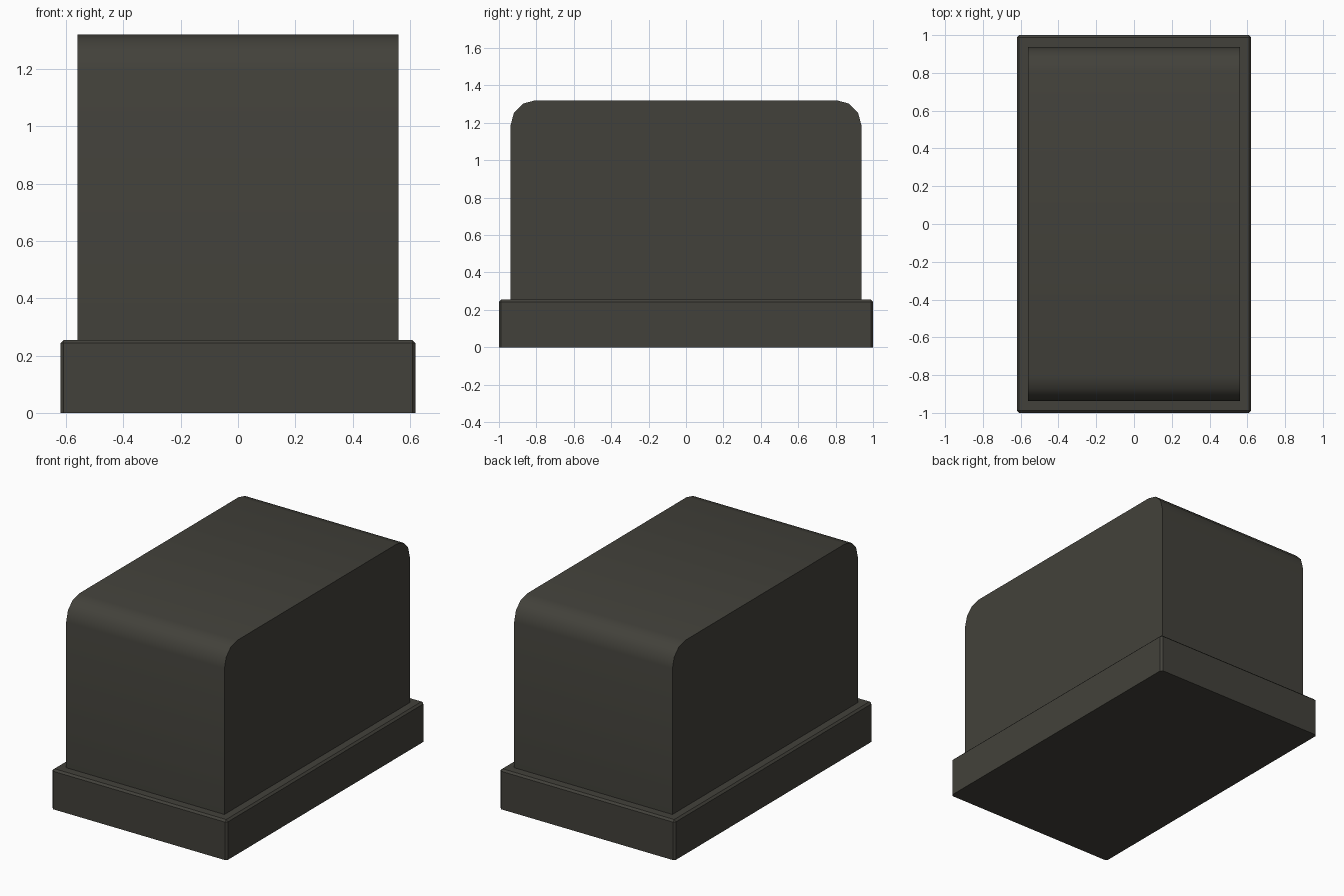
import bpy, bmesh, math

if "Cube" in bpy.data.objects:
    bpy.data.objects.remove(bpy.data.objects["Cube"])

# one dark olive-grey colour
mat = bpy.data.materials.new("dark_olive_grey")
mat.diffuse_color = (0.055, 0.053, 0.043, 1)
mat.use_nodes = True
mat.node_tree.nodes["Principled BSDF"].inputs["Base Color"].default_value = mat.diffuse_color


def finish(name, bm):
    bmesh.ops.recalc_face_normals(bm, faces=bm.faces)
    mesh = bpy.data.meshes.new(name)
    bm.to_mesh(mesh)
    bm.free()
    mesh.materials.append(mat)
    obj = bpy.data.objects.new(name, mesh)
    bpy.context.collection.objects.link(obj)
    return obj


# base plinth: box with narrow chamfers on all edges except the bottom ones
W, D, H = 1.24, 2.0, 0.255
bm = bmesh.new()
bmesh.ops.create_cube(bm, size=1)
for v in bm.verts:
    v.co = (v.co.x * W, v.co.y * D, (v.co.z + 0.5) * H)
edges = [e for e in bm.edges if max(v.co.z for v in e.verts) > 0.01]
bmesh.ops.bevel(bm, geom=edges, offset=0.012, segments=1, affect='EDGES')
finish("base_plinth", bm)

# body: side profile with rounded top corners, extruded across x
HX, HY, Z0, Z1, R = 0.56, 0.937, 0.25, 1.32, 0.13
profile = [(HY, Z0)]
for cy, start in ((HY - R, 0), (R - HY, 90)):
    for i in range(4):
        a = math.radians(start + 30 * i)
        profile.append((cy + R * math.cos(a), Z1 - R + R * math.sin(a)))
profile.append((-HY, Z0))
bm = bmesh.new()
face = bm.faces.new([bm.verts.new((-HX, y, z)) for y, z in profile])
ext = bmesh.ops.extrude_face_region(bm, geom=[face], use_keep_orig=True)
for v in ext["geom"]:
    if isinstance(v, bmesh.types.BMVert):
        v.co.x = HX
body = finish("rounded_body", bm)

# smooth rounded corners, sharp side edges
bpy.ops.object.select_all(action='DESELECT')
body.select_set(True)
bpy.context.view_layer.objects.active = body
bpy.ops.object.shade_smooth_by_angle(angle=math.radians(40))
